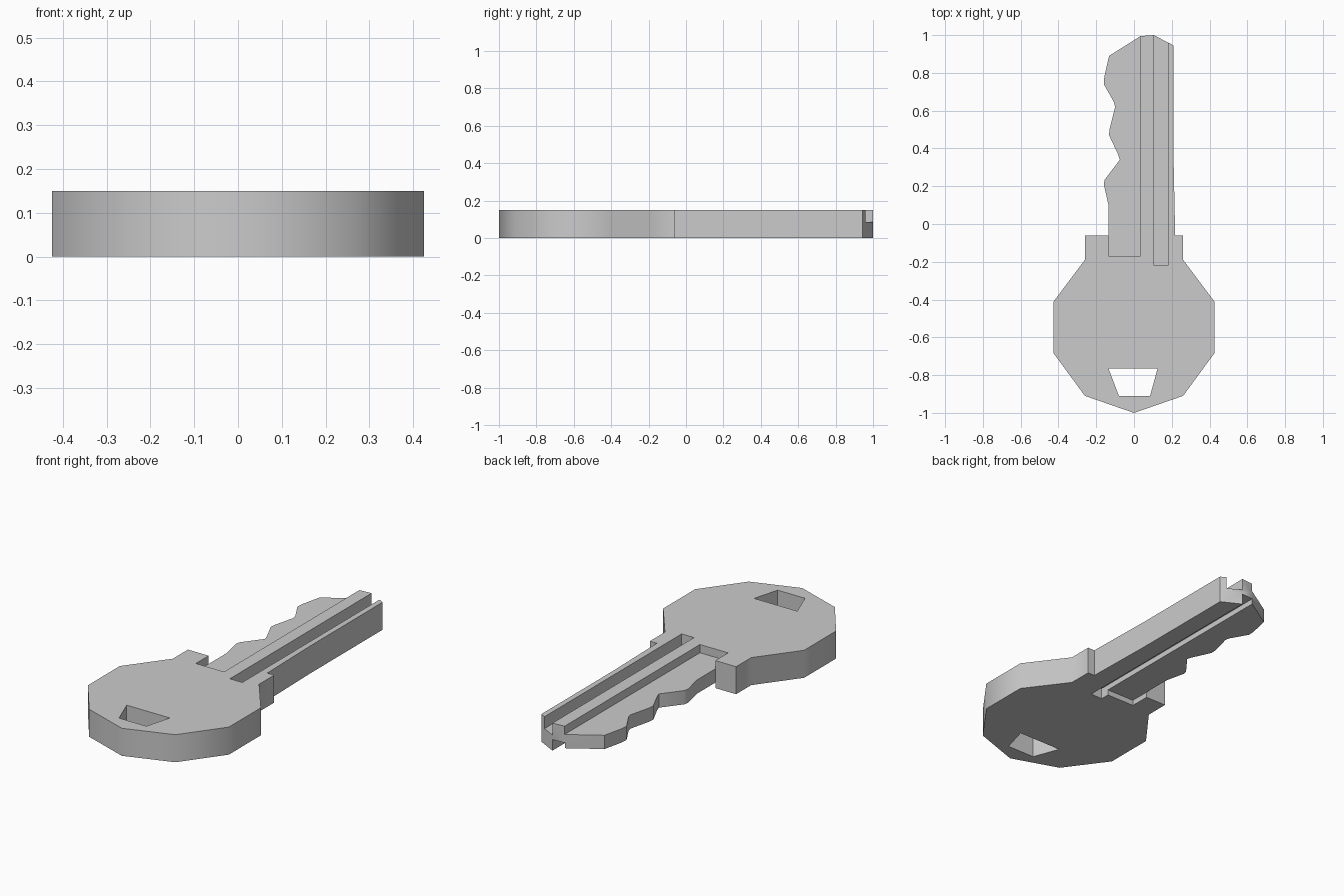
import bpy, math

if "Cube" in bpy.data.objects:
    bpy.data.objects.remove(bpy.data.objects["Cube"])

H = 0.15  # key thickness


def prism(name, pts, z0, z1):
    """Extrude a closed plan outline from z0 to z1."""
    n = len(pts)
    verts = [(x, y, z) for z in (z0, z1) for x, y in pts]
    faces = [list(range(n))[::-1], list(range(n, 2 * n))]
    faces += [[i, (i + 1) % n, n + (i + 1) % n, n + i] for i in range(n)]
    # outlines listed clockwise are flipped so normals face outwards
    area = sum(pts[i][0] * pts[(i + 1) % n][1] - pts[(i + 1) % n][0] * pts[i][1] for i in range(n))
    if area < 0:
        faces = [f[::-1] for f in faces]
    mesh = bpy.data.meshes.new(name)
    mesh.from_pydata(verts, [], faces)
    ob = bpy.data.objects.new(name, mesh)
    bpy.context.collection.objects.link(ob)
    return ob


def cut(target, name, pts, z0, z1):
    """Subtract a prism from the target and remove the cutter."""
    cutter = prism(name, pts, z0, z1)
    cutter.hide_render = True
    bpy.context.view_layer.objects.active = target
    mod = target.modifiers.new(name, 'BOOLEAN')
    mod.operation, mod.solver, mod.object = 'DIFFERENCE', 'EXACT', cutter
    bpy.ops.object.modifier_apply(modifier=name)
    bpy.data.objects.remove(cutter)


def rect(x0, x1, y0, y1):
    return [(x0, y0), (x1, y0), (x1, y1), (x0, y1)]


# Key outline: toothed edge, tip, straight back, then the mirrored bow
teeth = [(-.135, -.06), (-.135, .1), (-.16, .21), (-.155, .235), (-.075, .34),
         (-.085, .37), (-.132, .47), (-.13, .5), (-.1, .62), (-.106, .645),
         (-.16, .74), (-.157, .78), (-.132, .89)]
tip = [(.035, .995), (.105, 1), (.21, .945), (.21, .32), (.218, -.06)]
bow = [(.26, -.06), (.26, -.19), (.425, -.41), (.425, -.685), (.26, -.91)]
outline = teeth + tip + bow + [(0, -1)] + [(-x, y) for x, y in reversed(bow)]
key = prism("key", outline, 0, H)

# Hole for the key ring
cut(key, "ring_hole", [(-.135, -.765), (.125, -.765), (.085, -.91), (-.08, -.91)], -.1, .3)

# Long groove on the upper face
cut(key, "upper_groove", rect(.105, .18, -.22, 1.2), .085, .3)

# Thinner toothed strip, recessed above and below and slotted into the bow
strip = [(-.135, -.17), (.035, -.17), (.035, 1.2), (-.3, 1.2), (-.3, -.0595), (-.135, -.0595)]
cut(key, "upper_recess", strip, .105, .3)
cut(key, "lower_recess", strip, -.1, .03)

# Long groove on the lower face
cut(key, "lower_groove", rect(.034, .105, -.22, 1.2), -.1, .06)

# Smooth shading with crisp edges
bpy.ops.object.select_all(action='DESELECT')
key.select_set(True)
bpy.context.view_layer.objects.active = key
bpy.ops.object.shade_smooth_by_angle(angle=math.radians(40))
